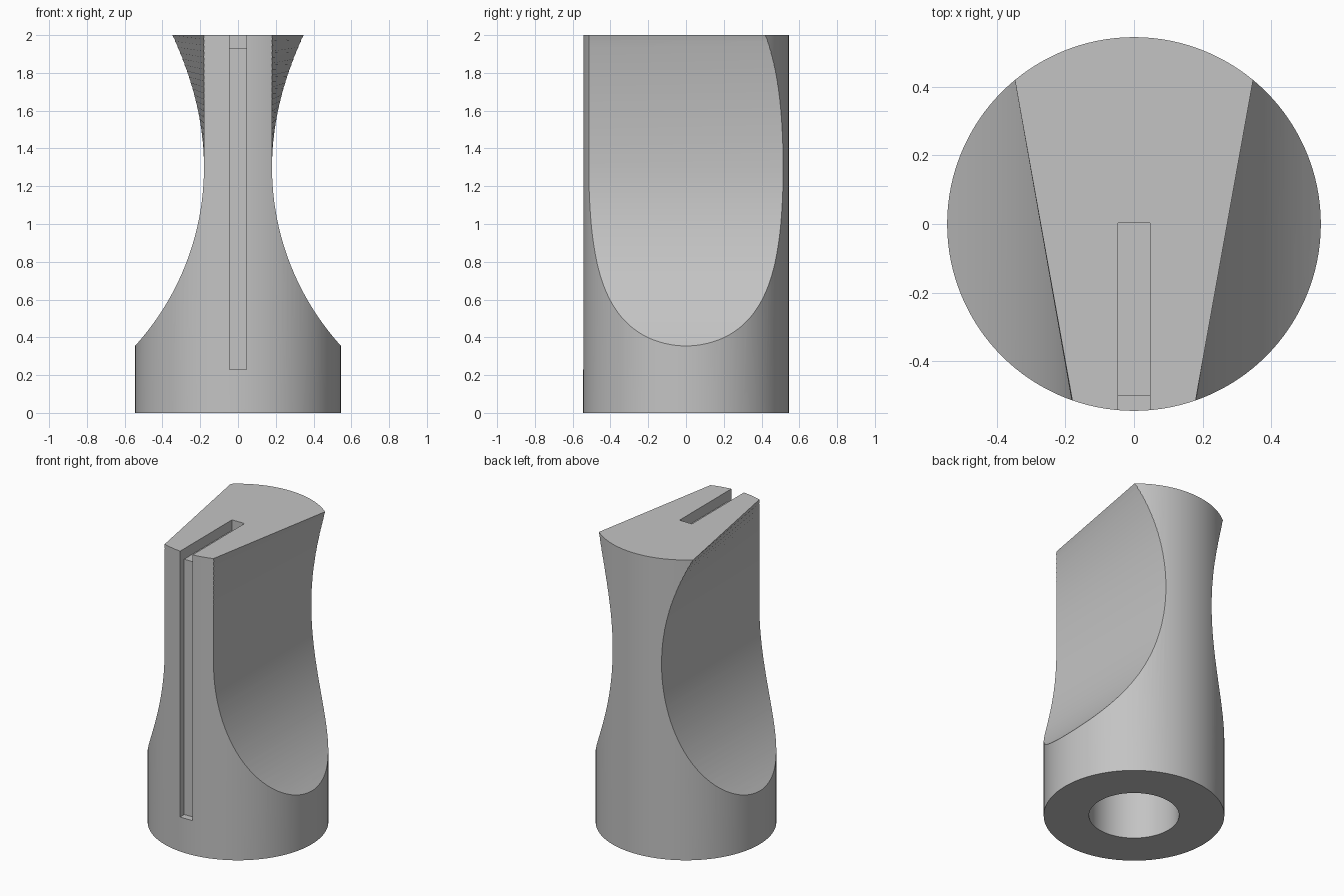
import bpy, bmesh, math

if "Cube" in bpy.data.objects:
    bpy.data.objects.remove(bpy.data.objects["Cube"], do_unlink=True)

RADIUS, HEIGHT = 0.545, 2.0
WAIST, WAIST_Z, SCOOP_R = 0.18, 1.3, 1.407

grey = bpy.data.materials.new("light grey")
grey.use_nodes = True
colour = (0.55, 0.55, 0.55, 1)
grey.diffuse_color = colour
grey.node_tree.nodes["Principled BSDF"].inputs["Base Color"].default_value = colour


def finish(name, bm):
    bmesh.ops.recalc_face_normals(bm, faces=bm.faces)
    mesh = bpy.data.meshes.new(name)
    bm.to_mesh(mesh)
    bm.free()
    mesh.materials.append(grey)
    obj = bpy.data.objects.new(name, mesh)
    bpy.context.collection.objects.link(obj)
    return obj


def cylinder(name, radius, z0, z1, sides):
    bm = bmesh.new()
    bmesh.ops.create_cone(bm, cap_ends=True, segments=sides, radius1=radius,
                          radius2=radius, depth=z1 - z0)
    bmesh.ops.translate(bm, verts=bm.verts, vec=(0, 0, (z0 + z1) / 2))
    return finish(name, bm)


def box(name, low, high):
    bm = bmesh.new()
    bmesh.ops.create_cube(bm, size=1)
    for v in bm.verts:
        v.co = [a if c < 0 else b for c, a, b in zip(v.co, low, high)]
    return finish(name, bm)


def scoop_x(y, z):
    """Half width: round below the waist, flaring only to the back above it."""
    arc = SCOOP_R - math.sqrt(SCOOP_R ** 2 - (z - WAIST_Z) ** 2)
    if z > WAIST_Z:
        arc *= (y + 0.51) / 1.055
    return WAIST + arc


def scoop(name, side, rows=60):
    bm = bmesh.new()
    rings = []
    for i in range(rows + 1):
        z = 0.2 + 1.9 * i / rows
        corners = [(scoop_x(-0.7, z), -0.7), (scoop_x(0.7, z), 0.7), (0.9, 0.7), (0.9, -0.7)]
        rings.append([bm.verts.new((side * x, y, z)) for x, y in corners])
    for a, b in zip(rings, rings[1:]):
        for j in range(4):
            k = (j + 1) % 4
            bm.faces.new((a[j], a[k], b[k], b[j]))
    bm.faces.new(rings[0])
    bm.faces.new(rings[-1])
    return finish(name, bm)


# Knob body, finger scoops, pointer grooves and shaft hole
knob = cylinder("knob", RADIUS, 0, HEIGHT, 128)
cutters = [
    scoop("left_scoop", 1),
    scoop("right_scoop", -1),
    box("front_groove", (-0.046, -0.7, 0.23), (0.046, -0.5, 2.1)),
    box("top_groove", (-0.046, -0.7, 1.93), (0.046, 0.003, 2.1)),
    cylinder("shaft_hole", 0.272, -0.1, 0.65, 96),
]
bpy.ops.object.select_all(action='DESELECT')
bpy.context.view_layer.objects.active = knob
knob.select_set(True)
for cutter in cutters:
    mod = knob.modifiers.new(cutter.name, 'BOOLEAN')
    mod.operation, mod.solver, mod.object = 'DIFFERENCE', 'EXACT', cutter
    bpy.ops.object.modifier_apply(modifier=mod.name)
    bpy.data.objects.remove(cutter, do_unlink=True)
bpy.ops.object.shade_smooth_by_angle(angle=math.radians(25))
